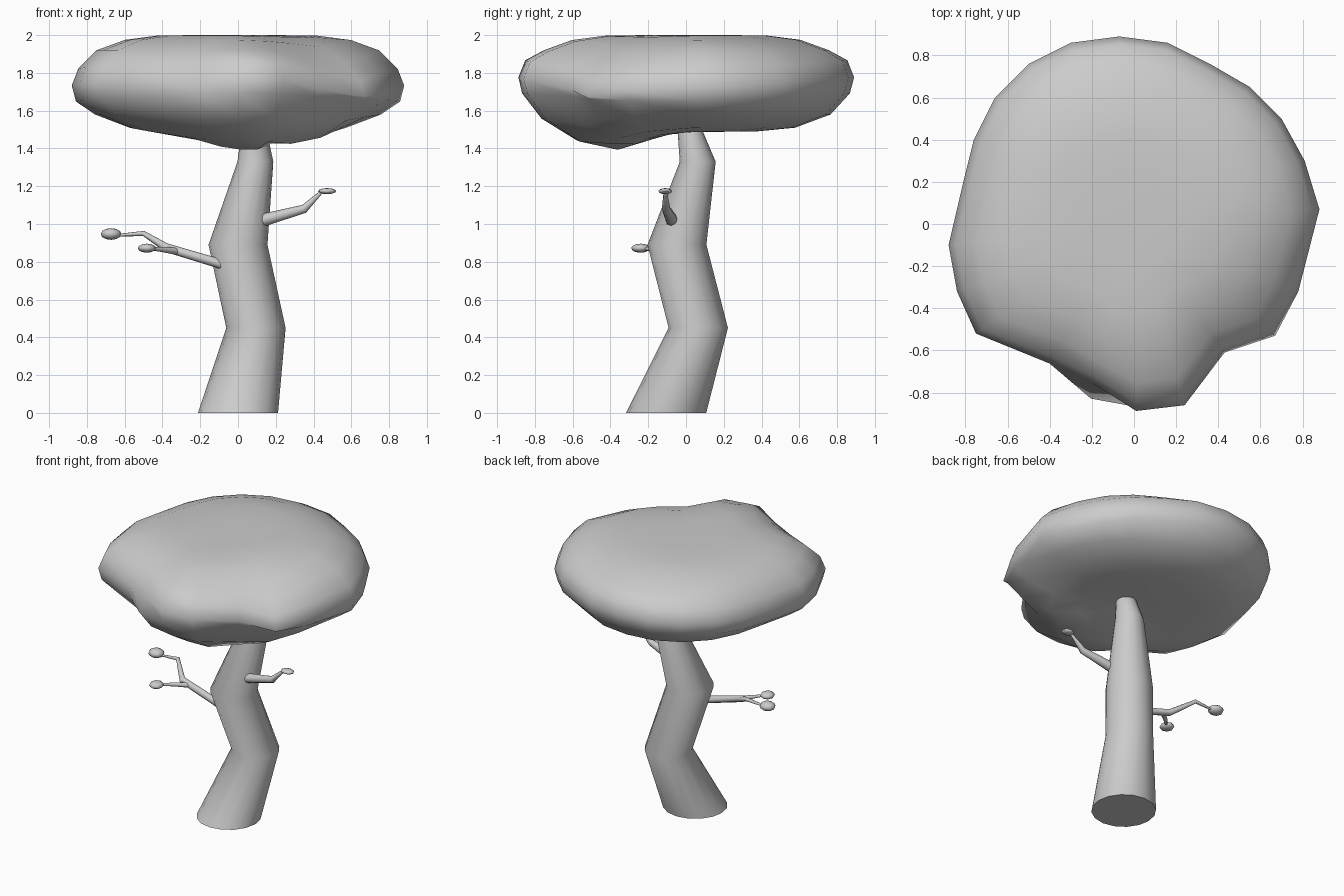
import bpy, bmesh, math
from mathutils import Vector

if "Cube" in bpy.data.objects:
    bpy.data.objects.remove(bpy.data.objects["Cube"])


def loft(name, rings, angle=50):
    """Skin a list of equal-length point rings, capped and smooth shaded."""
    bm = bmesh.new()
    vs = [[bm.verts.new(p) for p in ring] for ring in rings]
    n = len(rings[0])
    for a, b in zip(vs, vs[1:]):
        for i in range(n):
            j = (i + 1) % n
            bm.faces.new((a[i], a[j], b[j], b[i]))
    bm.faces.new(vs[0][::-1])
    bm.faces.new(vs[-1])
    bmesh.ops.recalc_face_normals(bm, faces=bm.faces)
    return finish(name, bm, angle)


def finish(name, bm, angle):
    me = bpy.data.meshes.new(name)
    bm.to_mesh(me)
    bm.free()
    ob = bpy.data.objects.new(name, me)
    bpy.context.collection.objects.link(ob)
    bpy.ops.object.select_all(action='DESELECT')
    bpy.context.view_layer.objects.active = ob
    ob.select_set(True)
    bpy.ops.object.shade_smooth_by_angle(angle=math.radians(angle))
    return ob


def branch(name, pts, sides=8):
    """Tapered tube along (x, y, z, radius) points."""
    pos = [Vector(p[:3]) for p in pts]
    rings = []
    for k, p in enumerate(pts):
        d = (pos[min(k + 1, len(pos) - 1)] - pos[max(k - 1, 0)]).normalized()
        u = d.cross(Vector((0, 0, 1))).normalized()
        v = u.cross(d)
        rings.append([pos[k] + p[3] * (math.cos(t) * u + math.sin(t) * v)
                      for t in (2 * math.pi * i / sides for i in range(sides))])
    return loft(name, rings)


def leaf(name, centre, size):
    bm = bmesh.new()
    bmesh.ops.create_uvsphere(bm, u_segments=8, v_segments=6, radius=1)
    bmesh.ops.scale(bm, vec=size, verts=bm.verts)
    bmesh.ops.translate(bm, vec=centre, verts=bm.verts)
    return finish(name, bm, 60)


def bump(x, y, cx, cy, rx, ry):
    return math.exp(-((x - cx) / rx) ** 2 - ((y - cy) / ry) ** 2)


# Crooked trunk: horizontal rings (x, y, z, radius)
trunk = [(0, -0.105, 0, 0.212), (0.095, 0.065, 0.45, 0.157), (0, -0.048, 0.89, 0.156),
         (0.092, 0.062, 1.33, 0.095), (0.085, 0.02, 1.50, 0.065), (0.08, 0.01, 1.56, 0.055)]
S = 16
loft("trunk", [[(x + r * math.cos(2 * math.pi * i / S), y + r * math.sin(2 * math.pi * i / S), z)
                for i in range(S)] for x, y, z, r in trunk], angle=60)

# Canopy: irregular outline seen from above
outline = [(0.88, 0.07), (0.81, 0.30), (0.70, 0.50), (0.55, 0.65), (0.36, 0.76), (0.16, 0.86),
           (-0.07, 0.89), (-0.30, 0.86), (-0.50, 0.76), (-0.66, 0.60), (-0.76, 0.40),
           (-0.81, 0.20), (-0.88, -0.10), (-0.84, -0.32), (-0.75, -0.52), (-0.40, -0.68),
           (-0.21, -0.85), (0.01, -0.89), (0.24, -0.86), (0.43, -0.61), (0.67, -0.53),
           (0.78, -0.32)]
# Rounded side profile: (outline scale, height), top to bottom
profile = [(0.25, 2.0), (0.48, 1.998), (0.68, 1.975), (0.85, 1.92), (0.96, 1.845), (1.0, 1.755),
           (0.975, 1.67), (0.86, 1.58), (0.65, 1.51), (0.42, 1.49), (0.15, 1.488)]
rings = []
for k, (s, z0) in enumerate(profile):
    ring = []
    for ox, oy in outline:
        x, y, z = ox * s, oy * s, z0
        # rim sits higher front and back than at the sides
        if s > 0.9:
            z += 0.022 * (oy * oy - ox * ox) / (ox * ox + oy * oy)
        # upper surface drops towards the front right, and is cut back at the front left
        if k < 6:
            z -= 0.08 * bump(x, y, 0.62, -0.55, 0.3, 0.3)
            y += 0.11 * bump(x, y, -0.24, -0.85, 0.13, 0.3)
        # underside sags towards the front
        if k > 6:
            z -= 0.10 * bump(x, y, 0.1, -0.40, 0.45, 0.30 if y < -0.40 else 0.22)
        ring.append((x, y, z))
    rings.append(ring)
loft("canopy", rings, angle=60)

# Left forked branch and leaves
branch("left_branch", [(-0.08, -0.10, 0.785, 0.026), (-0.38, -0.09, 0.875, 0.023),
                       (-0.50, 0.03, 0.95, 0.014), (-0.64, 0.03, 0.94, 0.007)])
branch("left_twig", [(-0.32, -0.09, 0.855, 0.02), (-0.40, -0.16, 0.865, 0.014),
                     (-0.47, -0.23, 0.87, 0.007)])
leaf("left_leaf_outer", (-0.672, 0.03, 0.947), (0.055, 0.05, 0.031))
leaf("left_leaf_inner", (-0.482, -0.24, 0.872), (0.048, 0.05, 0.024))

# Right branch and leaf
branch("right_branch", [(0.13, -0.075, 1.02, 0.034), (0.35, -0.105, 1.08, 0.023),
                        (0.44, -0.11, 1.168, 0.009)])
leaf("right_leaf", (0.472, -0.11, 1.174), (0.048, 0.036, 0.016))
